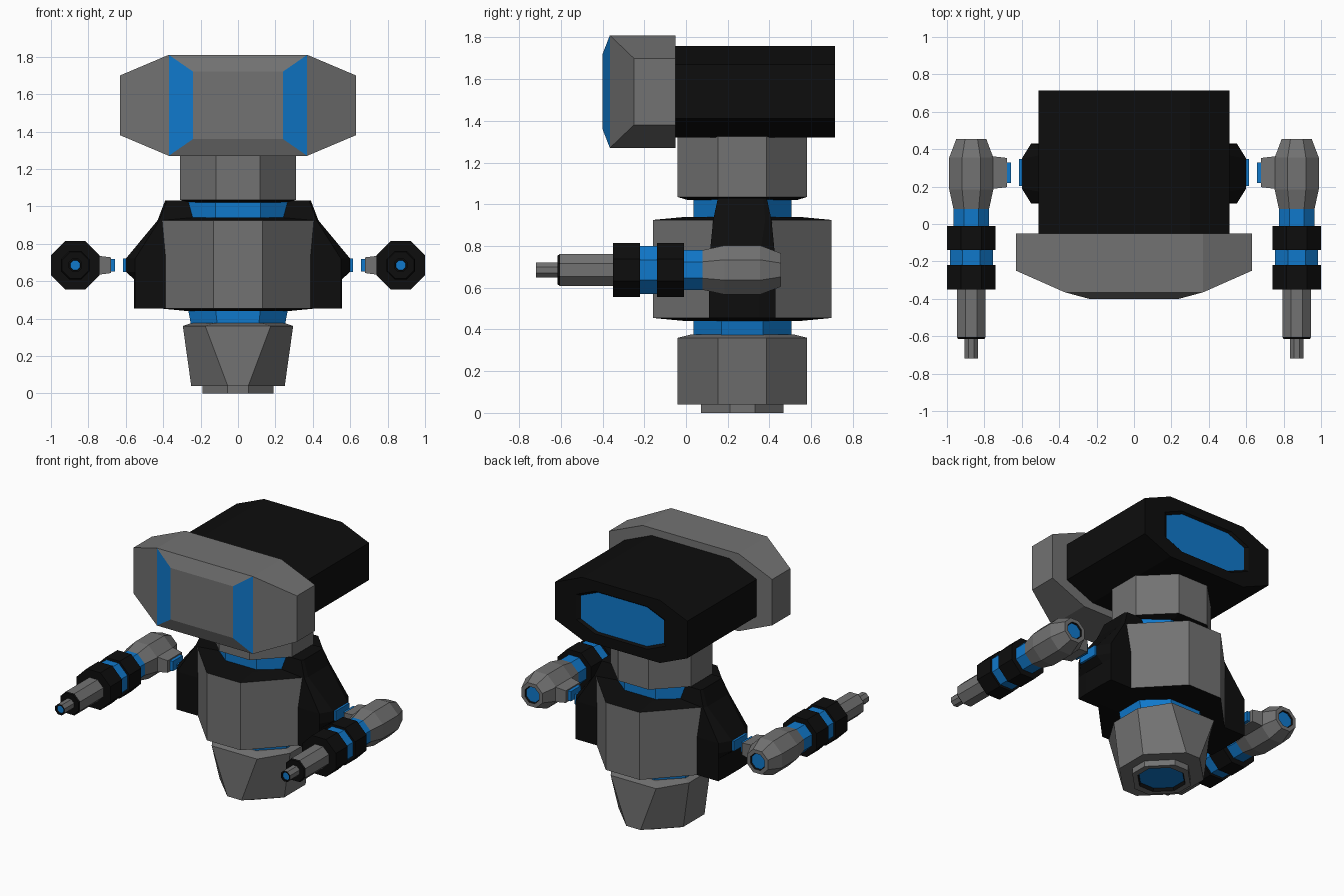
import bpy, bmesh
from mathutils import Vector

if "Cube" in bpy.data.objects:
    bpy.data.objects.remove(bpy.data.objects["Cube"])

def material(name, col):
    m = bpy.data.materials.new(name)
    m.diffuse_color = (*col, 1)
    m.use_nodes = True
    m.node_tree.nodes["Principled BSDF"].inputs["Base Color"].default_value = m.diffuse_color
    return m

GREY, BLUE, BLACK = 0, 1, 2
MATS = [material("grey", (0.17, 0.17, 0.17)), material("blue", (0.005, 0.19, 0.6)),
        material("black", (0.004, 0.004, 0.004))]

def finish(name, bm):
    bmesh.ops.recalc_face_normals(bm, faces=bm.faces)
    me = bpy.data.meshes.new(name)
    bm.to_mesh(me)
    bm.free()
    for m in MATS:
        me.materials.append(m)
    ob = bpy.data.objects.new(name, me)
    bpy.context.collection.objects.link(ob)
    return ob

def loft(name, rings, bands, caps):
    """Skin through rings of points; bands = colour per strip, caps = (first, last) colour."""
    bm = bmesh.new()
    vs = [[bm.verts.new(p) for p in r] for r in rings]
    n = len(vs[0])
    for a, b, col in zip(vs, vs[1:], bands):
        for i in range(n):
            j = (i + 1) % n
            bm.faces.new((a[i], a[j], b[j], b[i])).material_index = col
    bm.faces.new(vs[0]).material_index = caps[0]
    bm.faces.new(vs[-1]).material_index = caps[1]
    return finish(name, bm)

def octagon(hx, hy, sx, sy):
    return [(hx, -sy), (hx, sy), (sx, hy), (-sx, hy), (-hx, sy), (-hx, -sy), (-sx, -hy), (sx, -hy)]

CY = 0.27  # y of the vertical column

def column(name, levels, bands, caps):
    """levels: (z, hx, hy, sx, sy)"""
    loft(name, [[(x, CY + y, z) for x, y in octagon(*o)] for z, *o in levels], bands, caps)

# Base with recessed blue underside
column("base", [(0.02, .14, .14, .055, .055), (0, .15, .15, .055, .055), (0, .19, .197, .055, .06),
                (.04, .19, .197, .055, .06), (.04, .25, .31, .055, .117),
                (.36, .295, .31, .175, .117), (.375, .25, .25, .13, .1)],
       [BLACK] + [GREY] * 5, (BLUE, GREY))
column("waist_ring", [(.36, .25, .235, .11, .1), (.45, .267, .235, .12, .1)], [BLUE], (BLUE, BLUE))

# Torso with black top and bottom bevels
column("torso", [(.44, .27, .27, .12, .1), (.455, .425, .428, .13, .12),
                 (.925, .425, .428, .13, .12), (.94, .27, .27, .12, .1)],
       [BLACK, GREY, BLACK], (BLACK, BLACK))
column("neck_ring", [(.93, .267, .235, .12, .117), (1.03, .267, .235, .12, .117)], [BLUE], (BLUE, BLUE))
column("neck", [(1.02, .26, .26, .11, .11), (1.035, .31, .31, .117, .117), (1.33, .31, .31, .117, .117)],
       [BLACK, GREY], (BLACK, GREY))

# Shoulder yoke: (z, x of bump, half width of bump, x of block, half width of block)
yoke = [(.455, .555, .08, .55, .16), (.61, .555, .08, .55, .16), (.65, .6, .08, .55, .16),
        (.72, .6, .08, .55, .16), (.925, .43, .11, .42, .14), (1.03, .39, .10, .38, .117)]
column("shoulder_yoke", [(z, xt, w, xb, t) for z, xt, t, xb, w in yoke], [BLACK] * 5, (BLACK, BLACK))

# Head box: elongated octagon, blue panel recessed in the back
HZ = 1.54
def head_ring(y, k):
    return [(x * k, y, HZ + z * k) for x, z in octagon(.63, .27, .37, .16)]
head = [(-.06, .81), (.715, .81), (.715, .55), (.70, .51)]
loft("head_box", [head_ring(*h) for h in head], [BLACK] * 3, (BLACK, BLUE))

# Visor: hull of octagonal back, swept front and small front face
bm = bmesh.new()
for p in head_ring(-.05, 1):
    bm.verts.new(p)
    bm.verts.new((p[0], -.25 if abs(p[0]) > .5 else -.365, p[2]))
for sx in (-1, 1):
    for sz in (-1, 1):
        bm.verts.new((sx * .24, -.4, HZ + sz * .18))
bmesh.ops.convex_hull(bm, input=bm.verts)
bmesh.ops.dissolve_limit(bm, angle_limit=.02, verts=bm.verts, edges=bm.edges)
for f in bm.faces:
    c = f.calc_center_median()
    if .27 < abs(c.x) < .34 and c.y < -.37:
        f.material_index = BLUE
finish("visor", bm)

# Arms: octagonal profile along y, (y, radius, colour of the strip that follows)
arm = [(.445, .05, BLACK), (.455, .055, GREY), (.455, .08, GREY), (.355, .118, GREY), (.185, .118, GREY),
       (.08, .095, BLUE), (-.01, .095, BLACK), (-.01, .13, BLACK), (-.14, .13, BLACK),
       (-.14, .115, BLUE), (-.22, .115, BLACK), (-.22, .13, BLACK), (-.35, .13, BLACK),
       (-.35, .076, GREY), (-.605, .076, BLACK), (-.615, .07, BLACK), (-.615, .036, GREY),
       (-.72, .036, BLACK), (-.72, .027, BLACK), (-.712, .025, BLACK)]
AX, AZ, SY = .87, .685, .275

def side_box(name, s, ends, col, cap):
    """Tapered block along x: ends = (x, half y, half z)"""
    loft(name, [[(s * x, SY + a * hy, AZ + b * hz) for a, b in ((-1, -1), (1, -1), (1, 1), (-1, 1))]
                for x, hy, hz in ends], [col], (col, cap))

for s, side in ((1, "right"), (-1, "left")):
    loft("arm_" + side, [[(s * (AX + x), y, AZ + z) for x, z in octagon(r, r, r * .414, r * .414)]
                         for y, r, _ in arm], [c for *_, c in arm[:-1]], (BLUE, BLUE))
    side_box("arm_stub_" + side, s, [(.78, .09, .055), (.68, .078, .042)], GREY, GREY)
    side_box("arm_contact_" + side, s, [(.685, .055, .034), (.657, .055, .034)], BLUE, BLUE)
    side_box("shoulder_contact_" + side, s, [(.59, .073, .035), (.615, .073, .035)], BLUE, BLUE)
